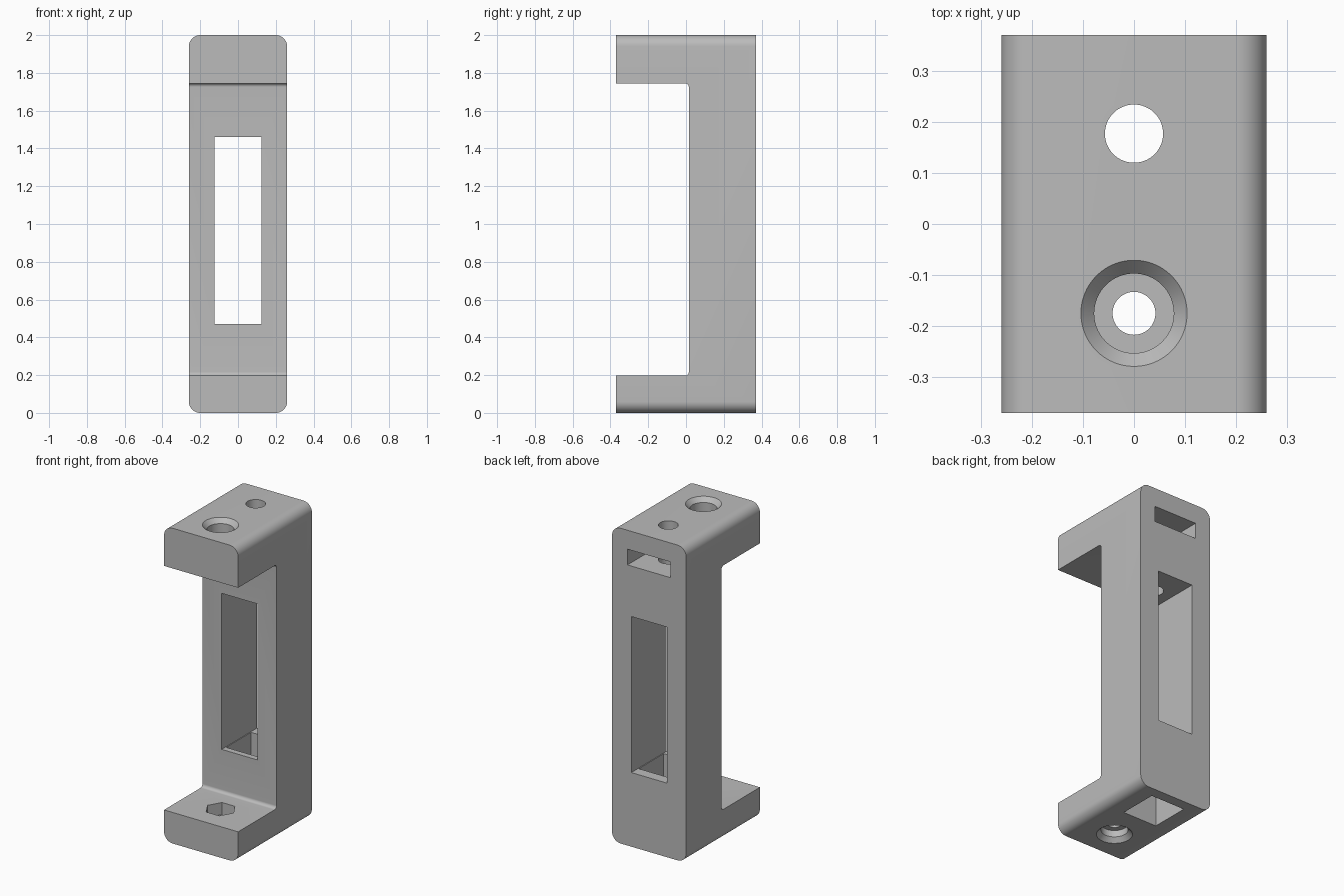
import bpy, bmesh, math
from mathutils import Matrix

old = bpy.data.objects.get("Cube")
if old:
    bpy.data.objects.remove(old, do_unlink=True)

grey = bpy.data.materials.new("matte_grey")
grey.use_nodes = True
COLOUR = (0.5, 0.5, 0.5, 1)
grey.diffuse_color = COLOUR
grey.node_tree.nodes["Principled BSDF"].inputs["Base Color"].default_value = COLOUR


def finish(bm, name):
    bmesh.ops.recalc_face_normals(bm, faces=bm.faces)
    mesh = bpy.data.meshes.new(name)
    bm.to_mesh(mesh)
    bm.free()
    mesh.materials.append(grey)
    obj = bpy.data.objects.new(name, mesh)
    bpy.context.collection.objects.link(obj)
    return obj


def box(name, x, y, z, radius=0, rounded=None):
    """Box from (min, max) ranges; edges whose midpoint passes `rounded` are filleted."""
    bm = bmesh.new()
    bmesh.ops.create_cube(bm, size=1)
    for v in bm.verts:
        v.co = [r[0] if c < 0 else r[1] for c, r in zip(v.co, (x, y, z))]
    if rounded:
        edges = [e for e in bm.edges if rounded(e.verts[0].co, e.verts[1].co)]
        bmesh.ops.bevel(bm, geom=edges, offset=radius, segments=10,
                        affect='EDGES', profile=0.5)
    return finish(bm, name)


def drill(name, y, z0, z1, r0, r1, sides=64, turn=0):
    """Vertical cylinder, cone or prism between two heights."""
    bm = bmesh.new()
    place = Matrix.Translation((0, y, (z0 + z1) / 2)) @ Matrix.Rotation(turn, 4, 'Z')
    bmesh.ops.create_cone(bm, cap_ends=True, segments=sides, radius1=r0, radius2=r1,
                          depth=z1 - z0, matrix=place)
    return finish(bm, name)


# Block with its four long front-to-back edges rounded
bracket = box("clamp_bracket", (-0.26, 0.26), (-0.37, 0.37), (0, 2), 0.06,
              lambda a, b: abs(a.y - b.y) > 0.1)

FRONT_HOLE, BACK_HOLE = -0.175, 0.177
cutters = [
    # Open mouth between the two arms, filleted at its inner corners
    box("mouth_cutter", (-0.5, 0.5), (-0.6, 0.015), (0.197, 1.745), 0.02,
        lambda a, b: abs(a.x - b.x) > 0.1 and a.y > 0),
    # Long window through the spine, nut slot in the back, pocket in the base
    box("window_cutter", (-0.125, 0.125), (-0.1, 0.5), (0.47, 1.46)),
    box("nut_slot_cutter", (-0.152, 0.152), (0.04, 0.5), (1.78, 1.88)),
    box("base_pocket_cutter", (-0.12, 0.12), (0.052, 0.302), (-0.1, 0.6)),
    # Screw hole down through the slot into the window
    drill("spine_hole_cutter", BACK_HOLE, 1.4, 2.1, 0.057, 0.057),
    # Upper arm: wide bore with a chamfered mouth
    drill("upper_bore_cutter", FRONT_HOLE, 1.6, 2.1, 0.078, 0.078),
    drill("upper_chamfer_cutter", FRONT_HOLE, 1.972, 2.028, 0.078, 0.130),
    # Lower arm: hex nut seat above, narrow hole, chamfered bore below
    drill("hex_seat_cutter", FRONT_HOLE, 0.12, 0.3, 0.091, 0.091, 6, math.pi / 2),
    drill("lower_hole_cutter", FRONT_HOLE, -0.1, 0.3, 0.042, 0.042),
    drill("lower_bore_cutter", FRONT_HOLE, -0.1, 0.07, 0.078, 0.078),
    drill("lower_chamfer_cutter", FRONT_HOLE, -0.028, 0.028, 0.130, 0.078),
]

# Carve each cut in turn
bpy.ops.object.select_all(action='DESELECT')
bpy.context.view_layer.objects.active = bracket
bracket.select_set(True)
for cutter in cutters:
    mod = bracket.modifiers.new(cutter.name, 'BOOLEAN')
    mod.operation = 'DIFFERENCE'
    mod.solver = 'EXACT'
    mod.object = cutter
    bpy.ops.object.modifier_apply(modifier=mod.name)
    bpy.data.objects.remove(cutter, do_unlink=True)

bpy.ops.object.shade_smooth_by_angle(angle=math.radians(25))
